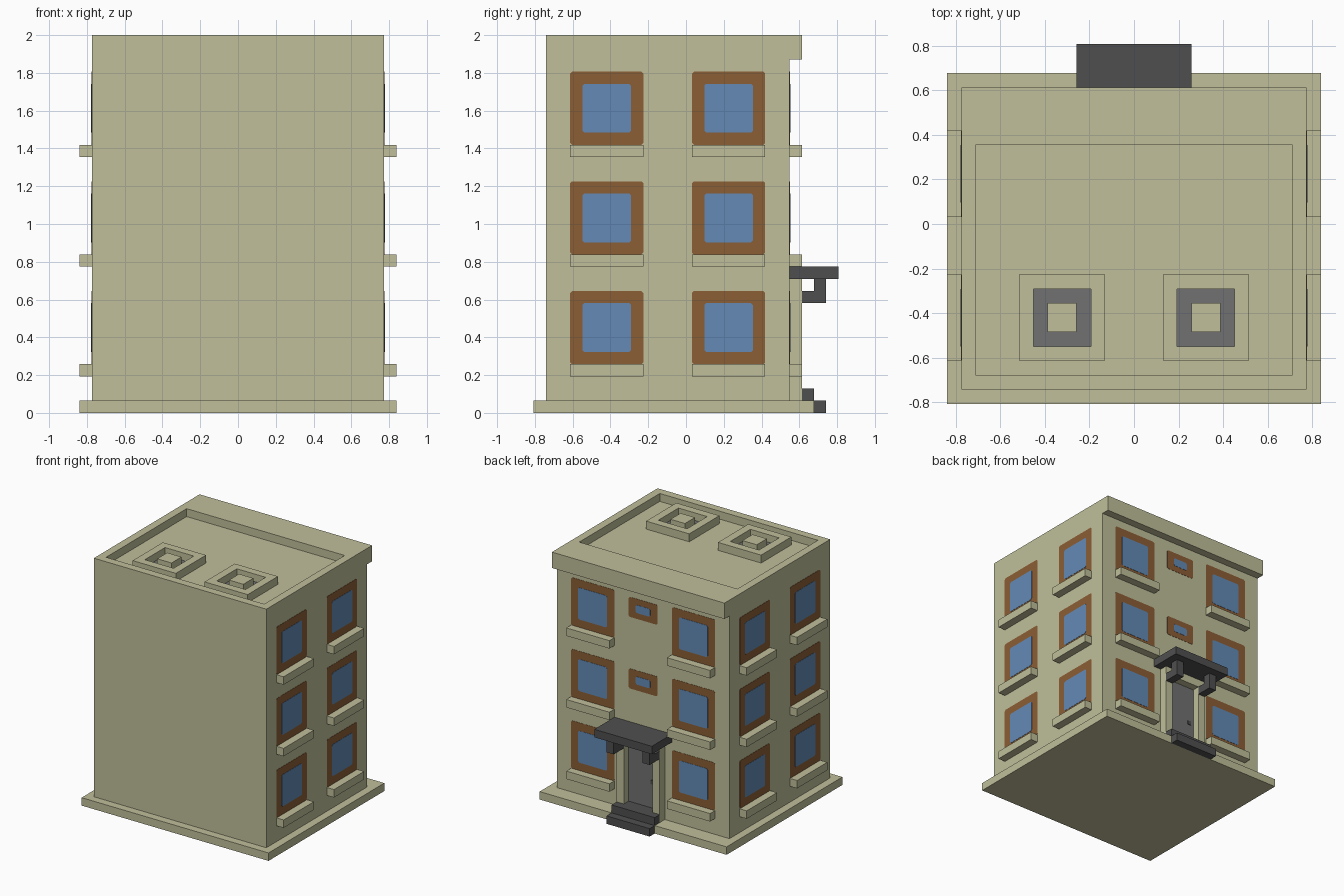
import bpy
import bmesh
from mathutils import Matrix, Vector

cube = bpy.data.objects.get("Cube")
if cube:
    bpy.data.objects.remove(cube, do_unlink=True)

U = 2 / 31  # one grid module; all sizes below are in modules


def material(name, rgb):
    m = bpy.data.materials.new(name)
    m.use_nodes = True
    m.diffuse_color = (*rgb, 1)
    bsdf = m.node_tree.nodes["Principled BSDF"]
    bsdf.inputs["Base Color"].default_value = (*rgb, 1)
    bsdf.inputs["Roughness"].default_value = 0.8
    return m


BEIGE = material("beige_plaster", (0.525, 0.52, 0.325))
WOOD = material("brown_wood", (0.258, 0.112, 0.036))
GLASS = material("blue_glass", (0.125, 0.255, 0.46))
DARK = material("dark_stone", (0.078, 0.078, 0.08))
GREY = material("grey_metal", (0.165, 0.165, 0.17))


def finish(name, bm, mat):
    bmesh.ops.recalc_face_normals(bm, faces=bm.faces)
    bm.transform(Matrix.Scale(U, 4))
    mesh = bpy.data.meshes.new(name)
    bm.to_mesh(mesh)
    bm.free()
    mesh.materials.append(mat)
    ob = bpy.data.objects.new(name, mesh)
    bpy.context.collection.objects.link(ob)
    return ob


def box(name, x, y, z, mat):
    bm = bmesh.new()
    bmesh.ops.create_cube(bm, size=1)
    lo, hi = Vector((x[0], y[0], z[0])), Vector((x[1], y[1], z[1]))
    bm.transform(Matrix.Translation((lo + hi) / 2) @ Matrix.Diagonal((*(hi - lo), 1)))
    return finish(name, bm, mat)


def ring(name, outer, inner, z, mat):
    """Rectangular frame; outer and inner are (x0, x1, y0, y1)."""
    bm = bmesh.new()
    loops = []
    for (x0, x1, y0, y1), h in ((outer, z[0]), (outer, z[1]), (inner, z[1]), (inner, z[0])):
        pts = ((x0, y0), (x1, y0), (x1, y1), (x0, y1))
        loops.append([bm.verts.new((px, py, h)) for px, py in pts])
    for a, b in zip(loops, loops[1:] + loops[:1]):
        for i in range(4):
            j = (i + 1) % 4
            bm.faces.new((a[i], a[j], b[j], b[i]))
    return finish(name, bm, mat)


def panel(name, wall, s, z, out, mat, cut=0.15):
    """Thin plate with clipped corners on a wall: right, left or back."""
    (s0, s1), (z0, z1) = s, z
    outline = [(s0 + cut, z0), (s1 - cut, z0), (s1, z0 + cut), (s1, z1 - cut),
               (s1 - cut, z1), (s0 + cut, z1), (s0, z1 - cut), (s0, z0 + cut)]
    place = {"right": lambda a, d, h: (12 + d, a, h),
             "left": lambda a, d, h: (-12 - d, a, h),
             "back": lambda a, d, h: (a, 8.5 + d, h)}[wall]
    bm = bmesh.new()
    near = [bm.verts.new(place(a, -0.01, h)) for a, h in outline]
    far = [bm.verts.new(place(a, out, h)) for a, h in outline]
    bm.faces.new(near)
    bm.faces.new(far)
    for i in range(8):
        j = (i + 1) % 8
        bm.faces.new((near[i], near[j], far[j], far[i]))
    return finish(name, bm, mat)


def window(name, wall, s, z):
    """Square window with a brown frame and a projecting sill."""
    panel(name + "_frame", wall, (s, s + 6), (z, z + 6), 0.03, WOOD)
    panel(name + "_glass", wall, (s + 1, s + 5), (z + 1, z + 5), 0.06, GLASS)
    span, sill = (s, s + 6), (z - 1, z)
    if wall == "back":
        box(name + "_sill", span, (8.5, 9.5), sill, BEIGE)
    else:
        x = (12, 13) if wall == "right" else (-13, -12)
        box(name + "_sill", x, span, sill, BEIGE)


# Plinth, walls and roof edge
box("plinth", (-13, 13), (-12.5, 10.5), (0, 1), BEIGE)
box("walls", (-12, 12), (-11.5, 8.5), (1, 30), BEIGE)
ring("parapet", (-12, 12, -11.5, 9.5), (-11, 11, -10.5, 5.5), (30, 31), BEIGE)
box("back_cornice", (-12, 12), (8.5, 9.5), (29, 30), BEIGE)

# Roof vents
for side, c in (("right", 5), ("left", -5)):
    ring(f"vent_{side}_curb", (c - 3, c + 3, -9.5, -3.5), (c - 2, c + 2, -8.5, -4.5), (30, 31), BEIGE)
    box(f"vent_{side}_floor", (c - 2, c + 2), (-8.5, -4.5), (29.98, 30.05), GREY)
    box(f"vent_{side}_core", (c - 1, c + 1), (-7.5, -5.5), (30, 31), BEIGE)

# Three storeys of windows
for floor, z in enumerate((4, 13, 22), 1):
    for wall in ("right", "left"):
        window(f"{wall}_window_{floor}_front", wall, -9.5, z)
        window(f"{wall}_window_{floor}_back", wall, 0.5, z)
    window(f"back_window_{floor}_a", "back", 4, z)
    window(f"back_window_{floor}_b", "back", -10, z)
    # Small stairwell windows above the door
    if floor > 1:
        panel(f"stair_window_{floor}_frame", "back", (-2, 2), (z + 3.2, z + 5.7), 0.03, WOOD)
        panel(f"stair_window_{floor}_glass", "back", (-1, 1), (z + 3.95, z + 4.95), 0.06, GLASS)

# Entrance: door, surround, canopy with brackets, steps
box("door", (-2, 2), (8.49, 8.55), (1, 10), GREY)
box("door_knob", (-1.6, -1.1), (8.5, 8.62), (5, 5.5), DARK)
box("door_lintel", (-2, 2), (8.5, 9.5), (10, 11), BEIGE)
for side, x in (("right", (2, 3)), ("left", (-3, -2))):
    box(f"door_post_{side}", x, (8.5, 9.5), (1, 11), BEIGE)
    box(f"canopy_bracket_{side}_arm", x, (9.5, 11.5), (9, 10), DARK)
    box(f"canopy_bracket_{side}_upright", x, (10.5, 11.5), (10, 11), DARK)
box("canopy", (-4, 4), (8.5, 12.5), (11, 12), DARK)
box("threshold", (-2, 2), (8.5, 9.5), (1, 2), DARK)
box("upper_step", (-3, 3), (9.5, 10.5), (1, 2), DARK)
box("lower_step", (-3, 3), (10.5, 11.5), (0, 1), DARK)
